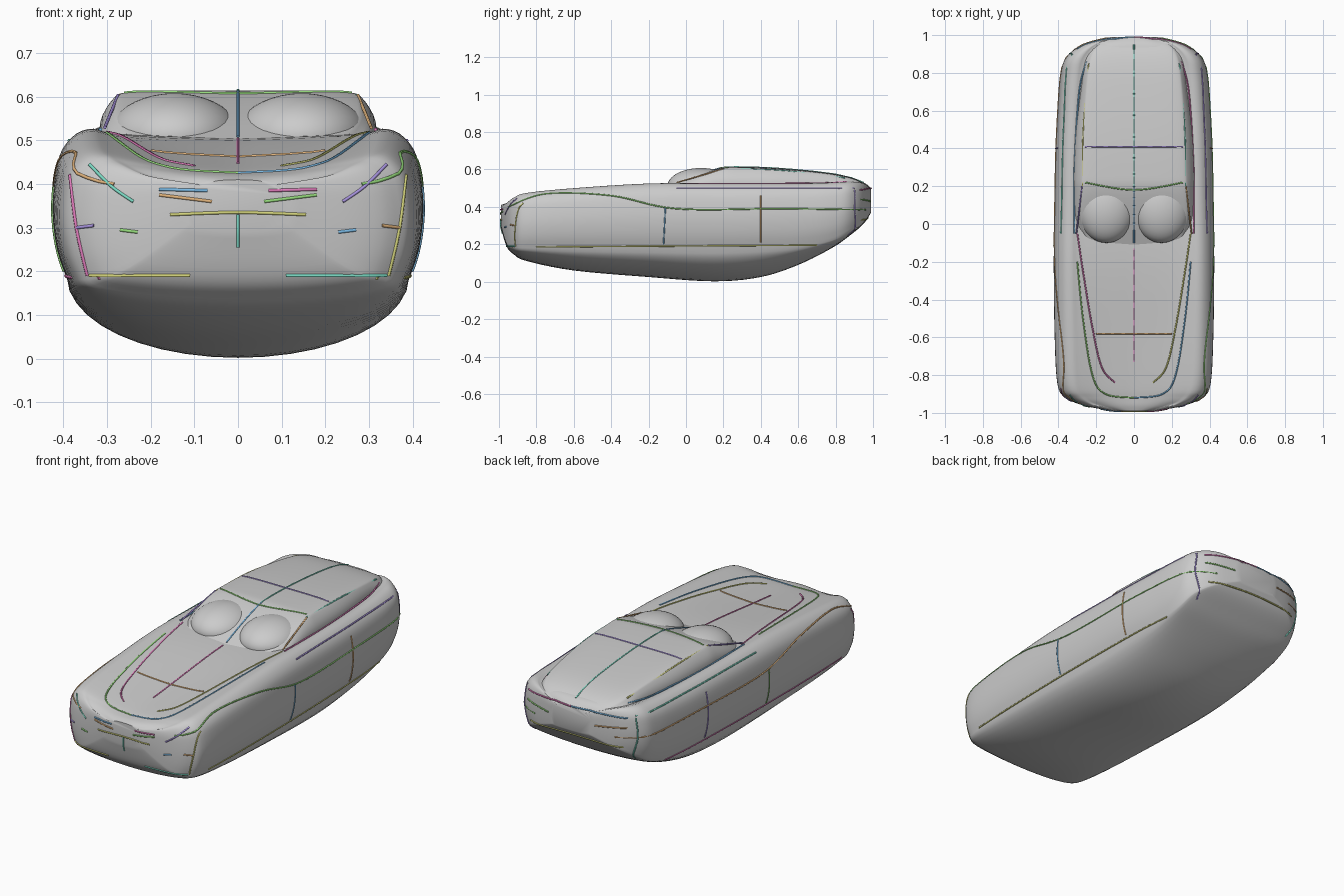
import bpy, bmesh, math
from mathutils import Vector
from mathutils.bvhtree import BVHTree

if "Cube" in bpy.data.objects:
    bpy.data.objects.remove(bpy.data.objects["Cube"])

trees = []


def catmull(pts, n):
    """Smooth curve through points of any dimension."""
    out = []
    for i in range(len(pts) - 1):
        a, b = pts[max(i - 1, 0)], pts[i]
        c, d = pts[i + 1], pts[min(i + 2, len(pts) - 1)]
        for k in range(n):
            t = k / n
            out.append([0.5 * (2*q + (r - p)*t + (2*p - 5*q + 4*r - s)*t*t + (3*q - p - 3*r + s)*t**3)
                        for p, q, r, s in zip(a, b, c, d)])
    return out + [list(pts[-1])]


def finish(bm, name):
    bmesh.ops.recalc_face_normals(bm, faces=bm.faces)
    trees.append(BVHTree.FromBMesh(bm))
    me = bpy.data.meshes.new(name)
    bm.to_mesh(me)
    bm.free()
    ob = bpy.data.objects.new(name, me)
    bpy.context.collection.objects.link(ob)
    bpy.ops.object.select_all(action='DESELECT')
    ob.select_set(True)
    bpy.context.view_layer.objects.active = ob
    bpy.ops.object.shade_smooth_by_angle(angle=math.radians(40))
    return ob


def loft(name, stations, half_profile):
    """Skin mirrored half sections (first and last point lie on x = 0)."""
    bm = bmesh.new()
    rings = []
    for st in catmull(stations, 5):
        half = half_profile(*st[1:])
        full = half + [(-x, z) for x, z in half[-2:0:-1]]
        rings.append([bm.verts.new((x, st[0], z)) for x, z in full])
    n = len(rings[0])
    for a, b in zip(rings, rings[1:]):
        for i in range(n):
            j = (i + 1) % n
            bm.faces.new((a[i], a[j], b[j], b[i]))
    bm.faces.new(rings[0])
    bm.faces.new(rings[-1])
    return finish(bm, name)


# Car body: y, half width, belly z, sill z, shoulder z, centre top z
def body_section(w, zb, zsill, zs, zc):
    h = zs - zsill
    belly = [(0.92*w*math.sin(t*math.pi/20), zsill - (zsill - zb)*math.cos(t*math.pi/20)) for t in range(10)]
    side = [(0.92, 0), (0.975, .2), (1, .45), (.985, .7), (.95, .86), (.87, .97), (.78, 1), (.68, .97)]
    side = [(x*w, zsill + z*h) for x, z in side]
    side += [(.4*w, zc + .25*(zs - zc)), (0, zc)]
    return belly + catmull(side, 3)


loft("car_body", [
    (-0.99, 0.12, 0.29, 0.31, 0.40, 0.41), (-0.96, 0.27, 0.19, 0.21, 0.42, 0.42),
    (-0.92, 0.36, 0.145, 0.185, 0.45, 0.425), (-0.85, 0.405, 0.11, 0.18, 0.475, 0.435),
    (-0.6, 0.42, 0.06, 0.18, 0.50, 0.46), (-0.2, 0.425, 0.025, 0.18, 0.525, 0.50),
    (0.15, 0.42, 0.002, 0.18, 0.525, 0.51), (0.4, 0.415, 0.025, 0.185, 0.525, 0.52),
    (0.6, 0.405, 0.09, 0.19, 0.525, 0.52), (0.78, 0.39, 0.18, 0.22, 0.53, 0.525),
    (0.88, 0.36, 0.25, 0.27, 0.535, 0.54), (0.95, 0.27, 0.31, 0.32, 0.525, 0.53),
    (0.99, 0.12, 0.37, 0.375, 0.49, 0.50)], body_section)


# Cabin: y, base half width, roof half width, roof z
def cabin_section(b, t, zt):
    m = 0.45 + 0.55*(zt - 0.45)
    return [(0, 0.45)] + catmull([(b, 0.45), (b, m), (t + 0.3*(b - t), zt - 0.018), (t*0.93, zt - 0.004),
                                  (t*0.55, zt), (0, zt)], 4)


loft("cabin", [
    (-0.12, 0.27, 0.24, 0.50), (0.03, 0.31, 0.28, 0.56), (0.18, 0.315, 0.275, 0.607),
    (0.28, 0.315, 0.27, 0.614), (0.5, 0.305, 0.265, 0.606), (0.75, 0.275, 0.25, 0.582),
    (0.88, 0.26, 0.23, 0.557), (0.95, 0.22, 0.19, 0.525), (0.98, 0.15, 0.13, 0.49)], cabin_section)

# Twin windscreen bulges
for side, s in (("left", -1), ("right", 1)):
    bm = bmesh.new()
    bmesh.ops.create_uvsphere(bm, u_segments=40, v_segments=20, radius=1)
    bmesh.ops.scale(bm, vec=(0.152, 0.18, 0.098), verts=bm.verts)
    bmesh.ops.translate(bm, vec=(0.146*s, 0.08, 0.51), verts=bm.verts)
    finish(bm, "windscreen_bulge_" + side)

# Coloured outline strokes, cast onto the surface from one direction
COLOURS = [(.75, .2, .5), (.2, .5, .8), (.3, .7, .2), (.75, .45, .2), (.4, .3, .75), (.2, .7, .55), (.65, .65, .2)]
MATS = []
for i, c in enumerate(COLOURS):
    m = bpy.data.materials.new("stroke_colour_%d" % i)
    m.diffuse_color = (*c, 1)
    m.use_nodes = True
    m.node_tree.nodes["Principled BSDF"].inputs["Base Color"].default_value = m.diffuse_color
    MATS.append(m)
VIEWS = {
    "top": (lambda a, b: (a, b, 2), (0, 0, -1)),
    "front": (lambda a, b: (a, -2, b), (0, 1, 0)),
    "rear": (lambda a, b: (a, 2, b), (0, -1, 0)),
    "side": (lambda a, b: (2, a, b), (-1, 0, 0)),
}
count = 0


def stroke(name, view, pts, mirror=True):
    global count
    path = []
    for p in catmull(pts, 8):
        if view == "free":
            path.append(Vector(p))
            continue
        place, d = VIEWS[view]
        hits = [t.ray_cast(Vector(place(*p)), Vector(d)) for t in trees]
        hits = [h for h in hits if h[0] is not None]
        if hits:
            path.append(min(hits, key=lambda h: h[3])[0])
    for s in ((1, -1) if mirror else (1,)):
        if len(path) < 2:
            return
        cu = bpy.data.curves.new(name, 'CURVE')
        cu.dimensions = '3D'
        cu.bevel_depth = 0.004
        cu.bevel_resolution = 1
        cu.use_fill_caps = True
        sp = cu.splines.new('POLY')
        sp.points.add(len(path) - 1)
        for q, v in zip(sp.points, path):
            q.co = (v.x*s, v.y, v.z, 1)
        cu.materials.append(MATS[count % len(MATS)])
        count += 1
        bpy.context.collection.objects.link(bpy.data.objects.new(name, cu))


# Centre and cross lines
stroke("bonnet_centre_line", "top", [(0, -0.73), (0, -0.13)], False)
stroke("windscreen_centre_line", "top", [(0, -0.1), (0, 0.2)], False)
stroke("roof_front_line", "top", [(-0.26, 0.22), (0, 0.18), (0.26, 0.22)], False)
stroke("bonnet_cross_line", "top", [(-0.2, -0.58), (0.2, -0.58)], False)
stroke("roof_cross_line", "top", [(-0.26, 0.41), (0.26, 0.41)], False)
stroke("roof_centre_line", "top", [(0, 0.2), (0, 0.95)], False)
# Bonnet edges, pillars and rails
stroke("bonnet_inner_edge", "top", [(0.1, -0.84), (0.17, -0.76), (0.22, -0.55), (0.27, -0.25), (0.3, -0.05)])
stroke("bonnet_outer_edge", "top", [(0, -0.92), (0.15, -0.9), (0.22, -0.8), (0.27, -0.5), (0.3, -0.2)])
stroke("windscreen_pillar", "free", [(0.305, -0.05, 0.53), (0.275, 0.2, 0.603)])
stroke("roof_rail", "free", [(0.272, 0.2, 0.603), (0.268, 0.5, 0.595), (0.24, 0.85, 0.555)])
stroke("window_base", "free", [(0.315, -0.05, 0.525), (0.315, 0.3, 0.525), (0.29, 0.7, 0.527), (0.25, 0.86, 0.535)])
# Side lines
stroke("shoulder_line", "side", [(-0.95, 0.4), (-0.75, 0.47), (-0.4, 0.46), (-0.05, 0.39), (0.5, 0.39), (0.96, 0.385)])
stroke("upper_crease", "side", [(-0.05, 0.5), (0.9, 0.5)])
stroke("sill_line", "side", [(-0.93, 0.185), (0.7, 0.195)])
stroke("door_front_line", "side", [(-0.11, 0.4), (-0.12, 0.2)])
stroke("door_rear_line", "side", [(0.4, 0.46), (0.4, 0.21)])
# Nose details
stroke("grille_centre_line", "front", [(0, 0.33), (0, 0.255)], False)
stroke("grille_base_line", "front", [(-0.155, 0.33), (0, 0.335), (0.155, 0.33)], False)
stroke("grille_upper_line", "front", [(0.07, 0.385), (0.18, 0.388)])
stroke("grille_lower_line", "front", [(0.06, 0.36), (0.18, 0.375)])
stroke("headlamp_edge", "front", [(0.24, 0.36), (0.29, 0.395), (0.34, 0.445)])
stroke("nose_corner", "front", [(0.345, 0.19), (0.37, 0.3), (0.385, 0.42)])
stroke("lower_vent", "front", [(0.23, 0.29), (0.27, 0.295)])
stroke("side_vent", "front", [(0.33, 0.305), (0.37, 0.3)])
stroke("bumper_base", "front", [(0.11, 0.19), (0.34, 0.19)])
# Tail details
stroke("tail_edge", "rear", [(0, 0.5), (0.15, 0.5), (0.3, 0.49)])
stroke("tail_lamp_line", "rear", [(0.14, 0.43), (0.3, 0.44)])
stroke("tail_corner", "rear", [(0.3, 0.25), (0.34, 0.38), (0.33, 0.49)])
stroke("rear_bumper_line", "rear", [(-0.28, 0.33), (0, 0.34), (0.28, 0.33)], False)
